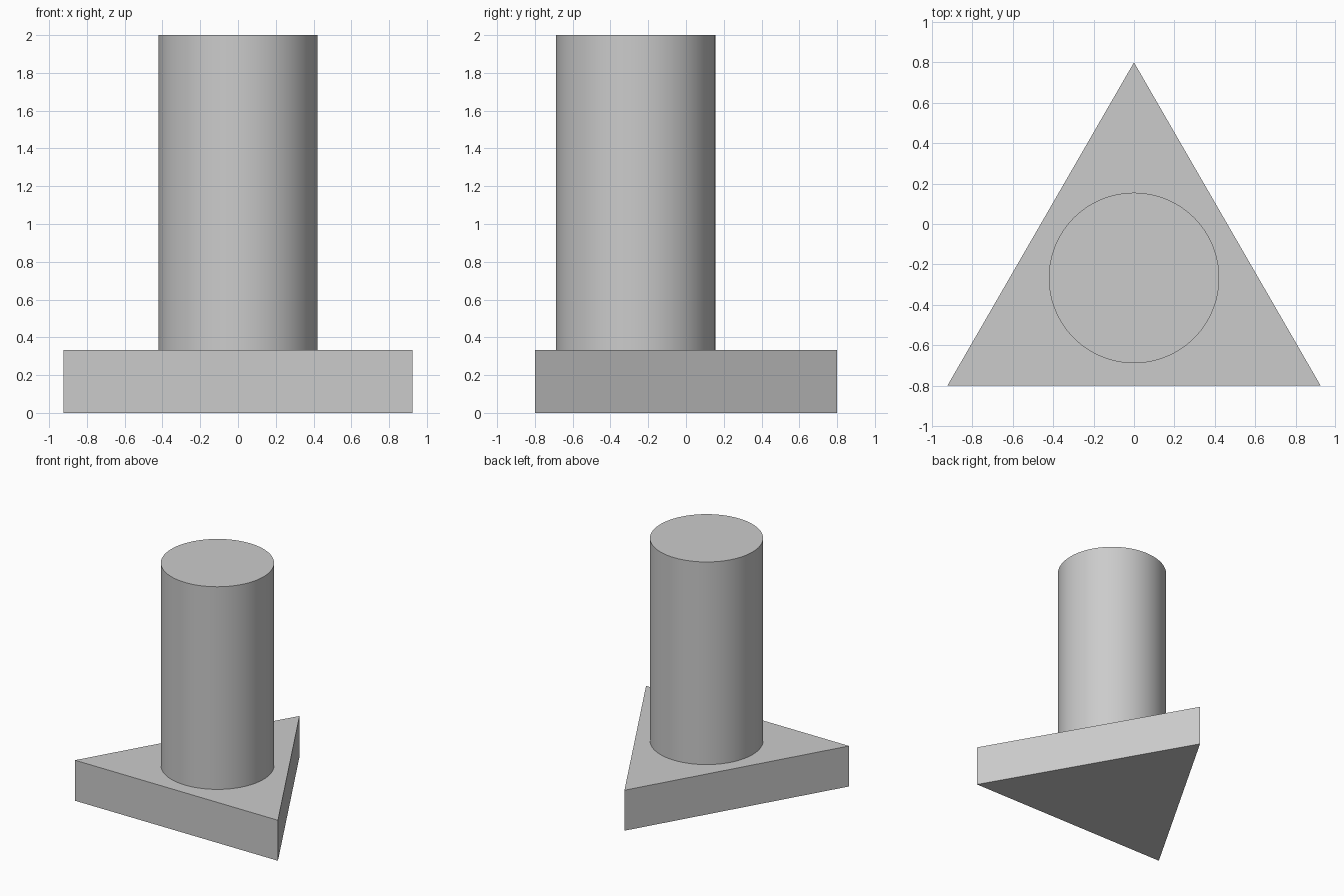
import bpy
import math

cube = bpy.data.objects.get("Cube")
if cube:
    bpy.data.objects.remove(cube, do_unlink=True)

HEIGHT = 2.0
BASE_TOP = 0.333
TRI_RADIUS = 1.067          # centre to corner of the equilateral base
CENTRE_Y = 0.8 - TRI_RADIUS
POST_RADIUS = 0.422

grey = bpy.data.materials.new("light_grey")
grey.use_nodes = True
grey.diffuse_color = (0.6, 0.6, 0.6, 1)
grey.node_tree.nodes["Principled BSDF"].inputs["Base Color"].default_value = (0.6, 0.6, 0.6, 1)


def prism(name, sides, radius, z0, z1):
    """Upright prism with its first corner pointing to +y."""
    bpy.ops.mesh.primitive_cylinder_add(
        vertices=sides, radius=radius, depth=z1 - z0,
        location=(0, CENTRE_Y, (z0 + z1) / 2))
    obj = bpy.context.object
    obj.name = name
    obj.data.materials.append(grey)
    return obj


# Triangular foot
prism("triangular_base", 3, TRI_RADIUS, 0, BASE_TOP)

# Round post standing on the middle of the foot
prism("round_post", 96, POST_RADIUS, BASE_TOP, HEIGHT)
bpy.ops.object.shade_smooth_by_angle(angle=math.radians(30))
